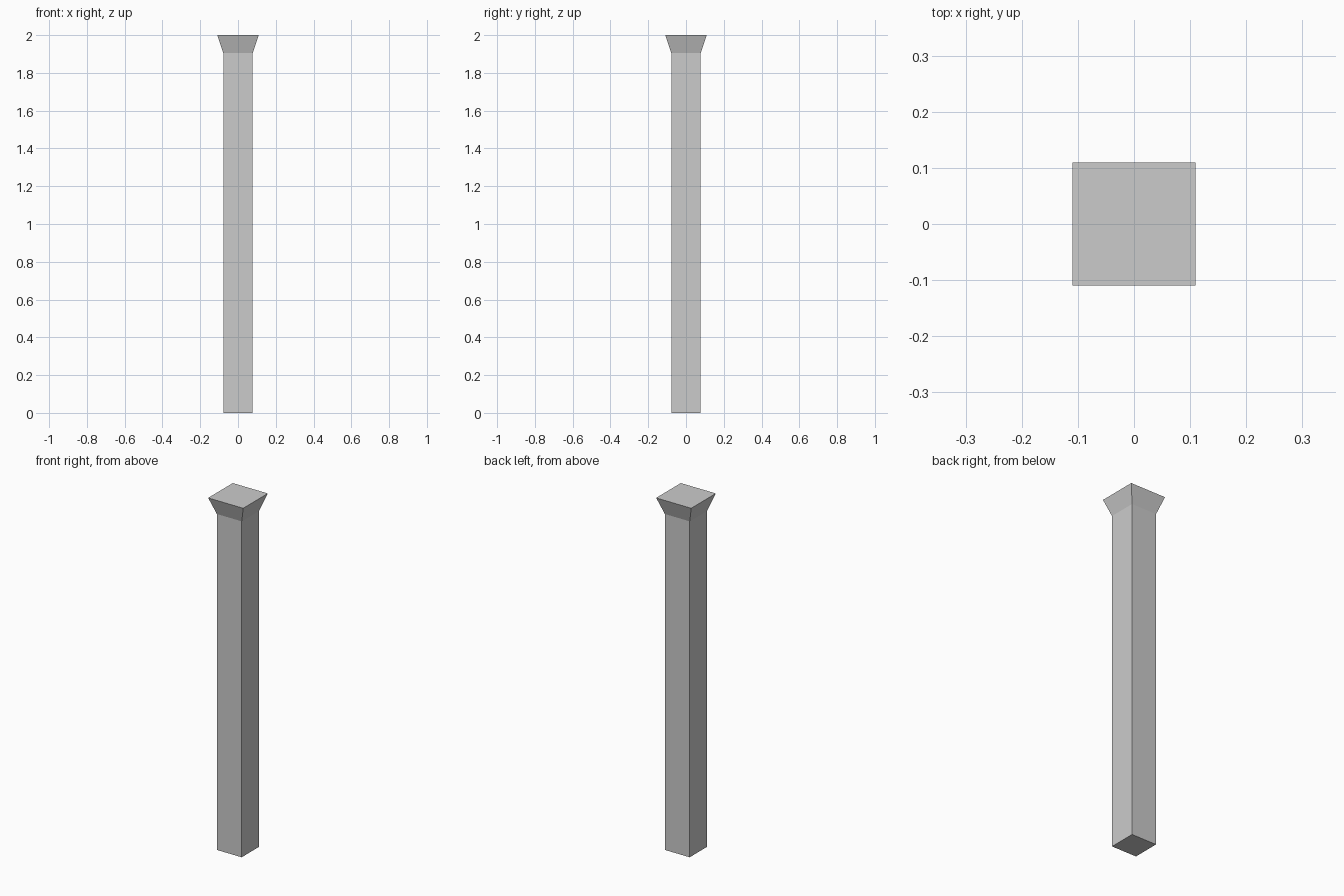
import bpy, bmesh

if "Cube" in bpy.data.objects:
    bpy.data.objects.remove(bpy.data.objects["Cube"])

SHAFT_HALF, CAP_HALF = 0.078, 0.11
CAP_Z, TOP_Z = 1.905, 2.0

bm = bmesh.new()

# Square shaft
bmesh.ops.create_cube(bm, size=1)
for v in bm.verts:
    v.co.x *= 2 * SHAFT_HALF
    v.co.y *= 2 * SHAFT_HALF
    v.co.z = CAP_Z if v.co.z > 0 else 0

# Flared capital extruded from the shaft top
bm.normal_update()
top = max(bm.faces, key=lambda f: f.calc_center_median().z)
cap = bmesh.ops.extrude_discrete_faces(bm, faces=[top])["faces"][0]
for v in cap.verts:
    v.co.x *= CAP_HALF / SHAFT_HALF
    v.co.y *= CAP_HALF / SHAFT_HALF
    v.co.z = TOP_Z

bmesh.ops.recalc_face_normals(bm, faces=bm.faces)
mesh = bpy.data.meshes.new("square_post")
bm.to_mesh(mesh)
bm.free()
bpy.context.collection.objects.link(bpy.data.objects.new("square_post", mesh))
